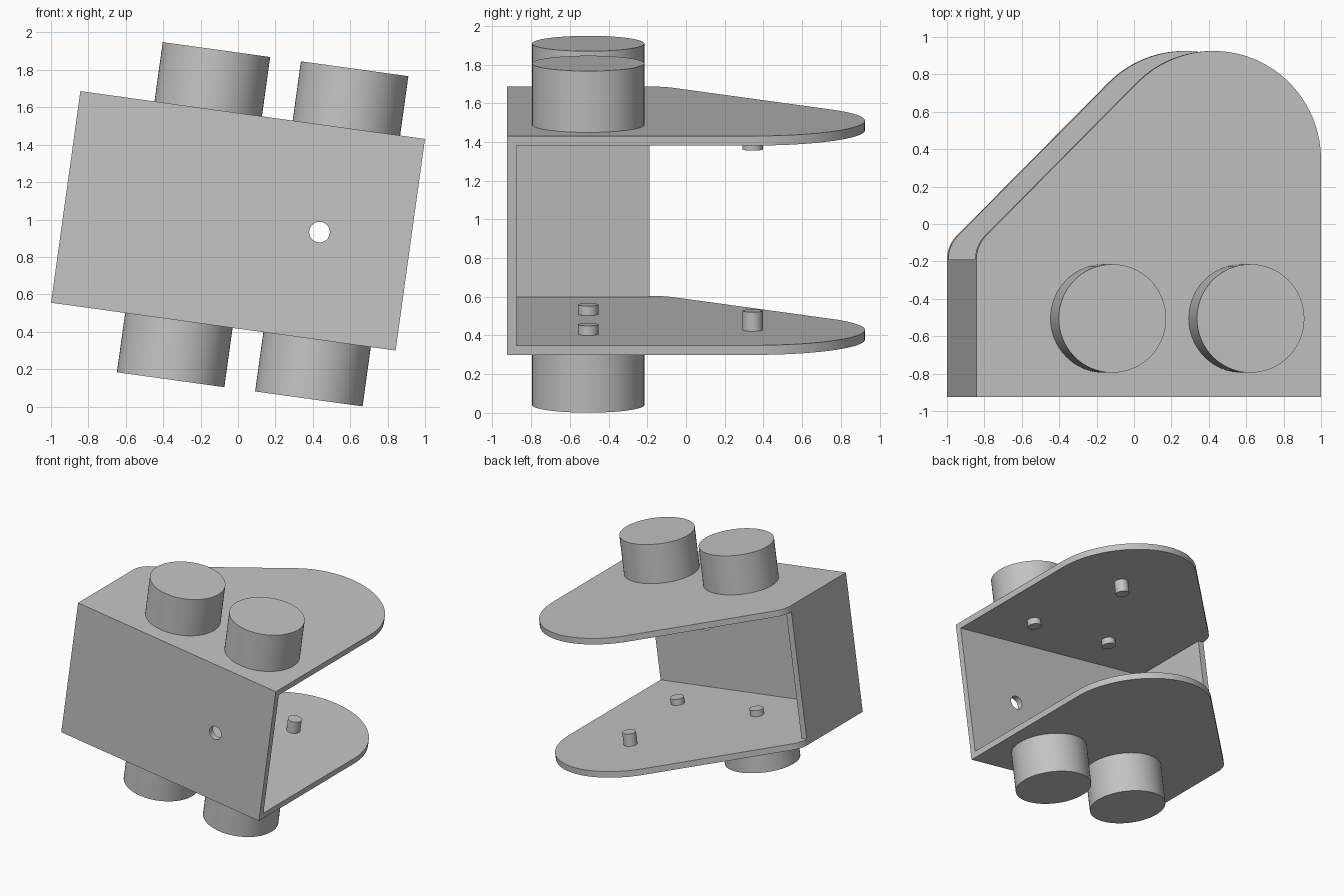
import bpy, bmesh, math
from mathutils import Matrix, Vector

cube = bpy.data.objects.get("Cube")
if cube:
    bpy.data.objects.remove(cube, do_unlink=True)

# Sizes in the bracket's own untilted frame
HALF_W, FRONT, HALF_H, WALL = 0.93, -0.925, 0.571, 0.05
NOSE_R, CORNER_R = 0.58, 0.18
NOSE = Vector((HALF_W - NOSE_R, 0.345))
TILT = Matrix.Translation((0, 0, 0.993)) @ Matrix.Rotation(math.radians(7.9), 4, "Y")

grey = bpy.data.materials.new("plain_grey")
grey.use_nodes = True
colour = (0.55, 0.55, 0.55, 1)
grey.diffuse_color = colour
grey.node_tree.nodes["Principled BSDF"].inputs["Base Color"].default_value = colour


def finish(name, bm, tilt=True):
    bmesh.ops.recalc_face_normals(bm, faces=bm.faces)
    mesh = bpy.data.meshes.new(name)
    bm.to_mesh(mesh)
    bm.free()
    mesh.materials.append(grey)
    obj = bpy.data.objects.new(name, mesh)
    bpy.context.collection.objects.link(obj)
    if tilt:
        mesh.transform(TILT)
        shade(obj)
    return obj


def shade(obj):
    bpy.ops.object.select_all(action="DESELECT")
    obj.select_set(True)
    bpy.context.view_layer.objects.active = obj
    bpy.ops.object.shade_smooth_by_angle(angle=math.radians(30))


def cylinder(name, centre, radius, depth, axis="Z", tilt=True):
    bm = bmesh.new()
    turn = Matrix.Rotation(math.pi / 2, 4, "X") if axis == "Y" else Matrix()
    bmesh.ops.create_cone(bm, cap_ends=True, segments=64, radius1=radius, radius2=radius,
                          depth=depth, matrix=Matrix.Translation(centre) @ turn)
    return finish(name, bm, tilt)


def box(name, low, high):
    bm = bmesh.new()
    low, high = Vector(low), Vector(high)
    bmesh.ops.create_cube(bm, size=1, matrix=Matrix.Translation((low + high) / 2)
                          @ Matrix.Diagonal((*(high - low), 1)))
    return finish(name, bm, False)


def arc(centre, radius, start, end, steps):
    angles = [math.radians(start + (end - start) * i / steps) for i in range(steps + 1)]
    return [(centre[0] + radius * math.cos(a), centre[1] + radius * math.sin(a)) for a in angles]


# Bracket: rounded outline extruded, then hollowed out
tangent = NOSE + NOSE_R * Vector((-1, 1)).normalized()
corner_y = tangent.y - (tangent.x + HALF_W) - CORNER_R * math.tan(math.pi / 8)
outline = [(-HALF_W, FRONT), (HALF_W, FRONT)]
outline += arc(NOSE, NOSE_R, 0, 135, 40)
outline += arc((-HALF_W + CORNER_R, corner_y), CORNER_R, 135, 180, 12)
bm = bmesh.new()
base = bm.faces.new([bm.verts.new((x, y, -HALF_H)) for x, y in outline])
top = bmesh.ops.extrude_face_region(bm, geom=[base])["geom"]
bmesh.ops.translate(bm, vec=(0, 0, 2 * HALF_H),
                    verts=[v for v in top if isinstance(v, bmesh.types.BMVert)])
bracket = finish("bracket", bm, False)

inner = HALF_H - WALL
cutters = [
    box("inside_cutter", (-HALF_W + WALL, FRONT + WALL, -inner), (2, 2, inner)),
    box("back_cutter", (-2, corner_y, -inner), (2.2, 2.2, inner)),
    cylinder("hole_cutter", (0.44, FRONT, 0), 0.055, 0.3, "Y", False),
]
bpy.context.view_layer.objects.active = bracket
for cutter in cutters:
    cutter.hide_render = True
    cut = bracket.modifiers.new("cut", "BOOLEAN")
    cut.operation, cut.solver, cut.object = "DIFFERENCE", "EXACT", cutter
    bpy.ops.object.modifier_apply(modifier=cut.name)
for cutter in cutters:
    bpy.data.objects.remove(cutter, do_unlink=True)
bracket.data.transform(TILT)
shade(bracket)

# Motors outside each plate, with shaft ends and a pivot pin inside
MOTOR_H, MOTOR_Y = 0.32, -0.505
for level, side in (("upper", 1), ("lower", -1)):
    for place, x in (("right", -0.24), ("left", 0.506)):
        cylinder(f"{level}_{place}_motor", (x, MOTOR_Y, side * (HALF_H + MOTOR_H / 2)), 0.29, MOTOR_H)
        cylinder(f"{level}_{place}_shaft", (x, MOTOR_Y, side * (inner - 0.025)), 0.053, 0.05)
    cylinder(f"{level}_pivot_pin", (NOSE.x, NOSE.y, side * (inner - 0.05)), 0.053, 0.1)
